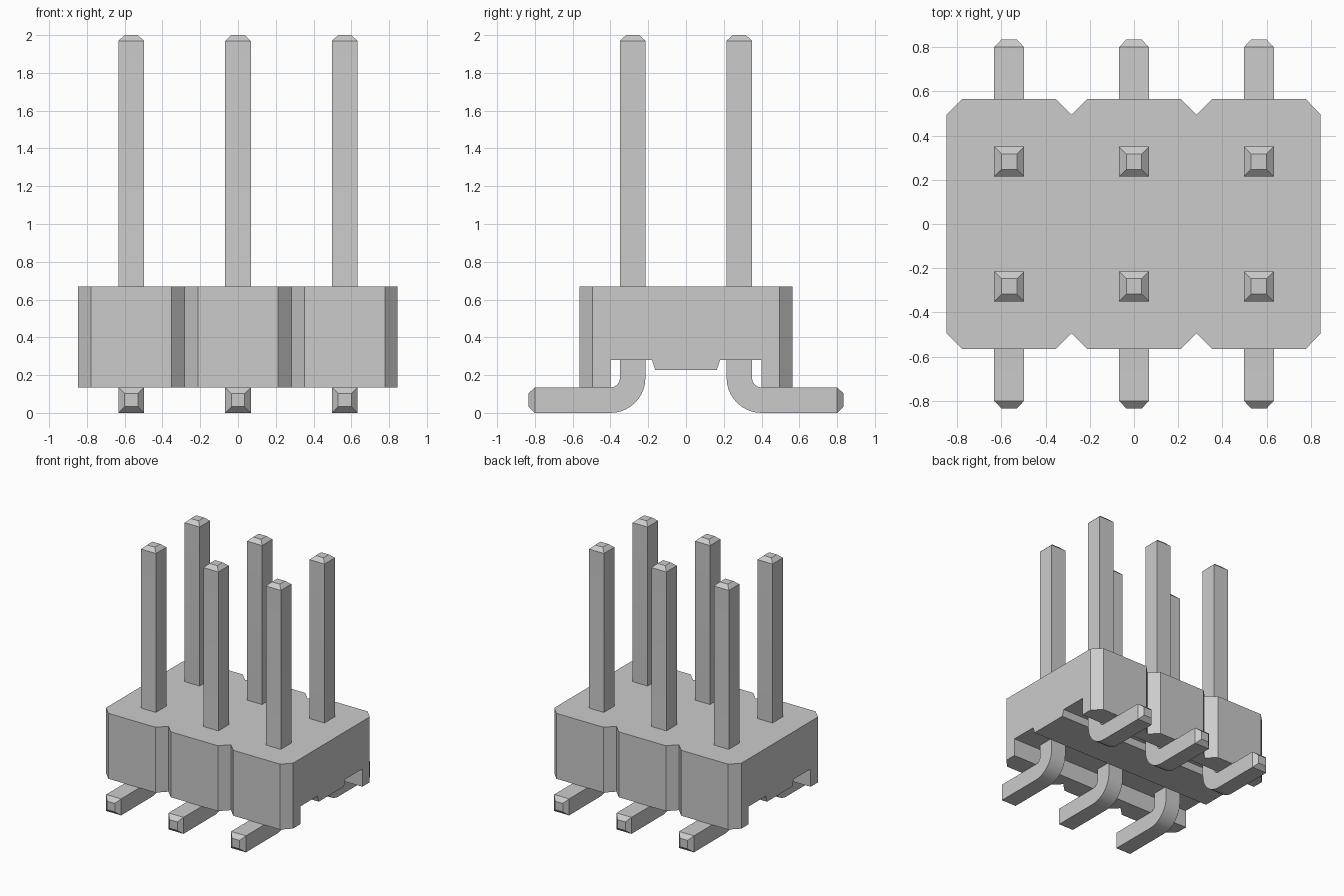
import bpy, bmesh
from math import sin, cos, radians
from mathutils import Vector

cube = bpy.data.objects.get("Cube")
if cube:
    bpy.data.objects.remove(cube, do_unlink=True)

grey = bpy.data.materials.new("light_grey")
grey.use_nodes = True
grey.diffuse_color = (0.6, 0.6, 0.6, 1)
grey.node_tree.nodes["Principled BSDF"].inputs["Base Color"].default_value = (0.6, 0.6, 0.6, 1)

PITCH = 0.565
HALF_X, HALF_Y, CHAMFER = 0.845, 0.565, 0.07
BOTTOM, TOP = 0.135, 0.67


def make_object(name, bm):
    bmesh.ops.recalc_face_normals(bm, faces=bm.faces)
    mesh = bpy.data.meshes.new(name)
    bm.to_mesh(mesh)
    bm.free()
    mesh.materials.append(grey)
    obj = bpy.data.objects.new(name, mesh)
    bpy.context.collection.objects.link(obj)
    return obj


def prism(name, points, offset):
    """Extrude a flat outline along an offset."""
    bm = bmesh.new()
    face = bm.faces.new([bm.verts.new(p) for p in points])
    extruded = bmesh.ops.extrude_face_region(bm, geom=[face])["geom"]
    bmesh.ops.translate(bm, vec=offset, verts=[v for v in extruded if isinstance(v, bmesh.types.BMVert)])
    return make_object(name, bm)


# Housing outline: three chamfered blocks joined along x
edge = []
for i in (-1, 0, 1):
    left, right = i * PITCH - PITCH / 2, i * PITCH + PITCH / 2
    edge += [(left, HALF_Y - CHAMFER), (left + CHAMFER, HALF_Y), (right - CHAMFER, HALF_Y)]
edge.append((HALF_X, HALF_Y - CHAMFER))
outline = edge + [(x, -y) for x, y in reversed(edge)]
housing = prism("housing", [(x, y, BOTTOM) for x, y in outline], (0, 0, TOP - BOTTOM))

# Underside channel with a central rib, cut along the full length
half = [(0.40, 0.0), (0.40, 0.28), (0.18, 0.28), (0.163, 0.228)]
channel = half + [(-y, z) for y, z in reversed(half)]
cutter = prism("channel_cutter", [(-1, y, z) for y, z in channel], (2, 0, 0))
cutter.hide_render = True
cut = housing.modifiers.new("channel", 'BOOLEAN')
cut.operation, cut.solver, cut.object = 'DIFFERENCE', 'EXACT', cutter
bpy.context.view_layer.objects.active = housing
bpy.ops.object.modifier_apply(modifier=cut.name)
bpy.data.objects.remove(cutter, do_unlink=True)

# Pin path: stations of y, z, direction angle and half width
PIN, TIP = 0.0675, 0.035
ROW, BEND = 0.2825, 0.1175
stations = [(ROW, 2.0, 0, TIP), (ROW, 1.97, 0, PIN)]
for step in range(11):
    a = radians(90 * step / 10)
    stations.append((ROW + BEND - BEND * cos(a), PIN + BEND - BEND * sin(a), a, PIN))
stations += [(0.80, PIN, radians(90), PIN), (0.835, PIN, radians(90), TIP)]


def pin(name, x, side):
    bm = bmesh.new()
    rings = []
    for y, z, a, w in stations:
        across = Vector((0, cos(a), sin(a))) * w
        centre = Vector((0, y, z))
        ring = []
        for sx, sn in ((-1, -1), (1, -1), (1, 1), (-1, 1)):
            p = centre + across * sn
            ring.append(bm.verts.new((x + sx * w, side * p.y, p.z)))
        rings.append(ring)
    for r, s in zip(rings, rings[1:]):
        for i in range(4):
            j = (i + 1) % 4
            bm.faces.new((r[i], r[j], s[j], s[i]))
    bm.faces.new(rings[0])
    bm.faces.new(rings[-1])
    return make_object(name, bm)


# Six bent pins in two mirrored rows
for row, side in (("front", -1), ("back", 1)):
    for column, i in (("right", -1), ("middle", 0), ("left", 1)):
        obj = pin(f"{row}_{column}_pin", i * PITCH, side)
        bpy.ops.object.select_all(action='DESELECT')
        obj.select_set(True)
        bpy.context.view_layer.objects.active = obj
        bpy.ops.object.shade_smooth_by_angle(angle=radians(25))
